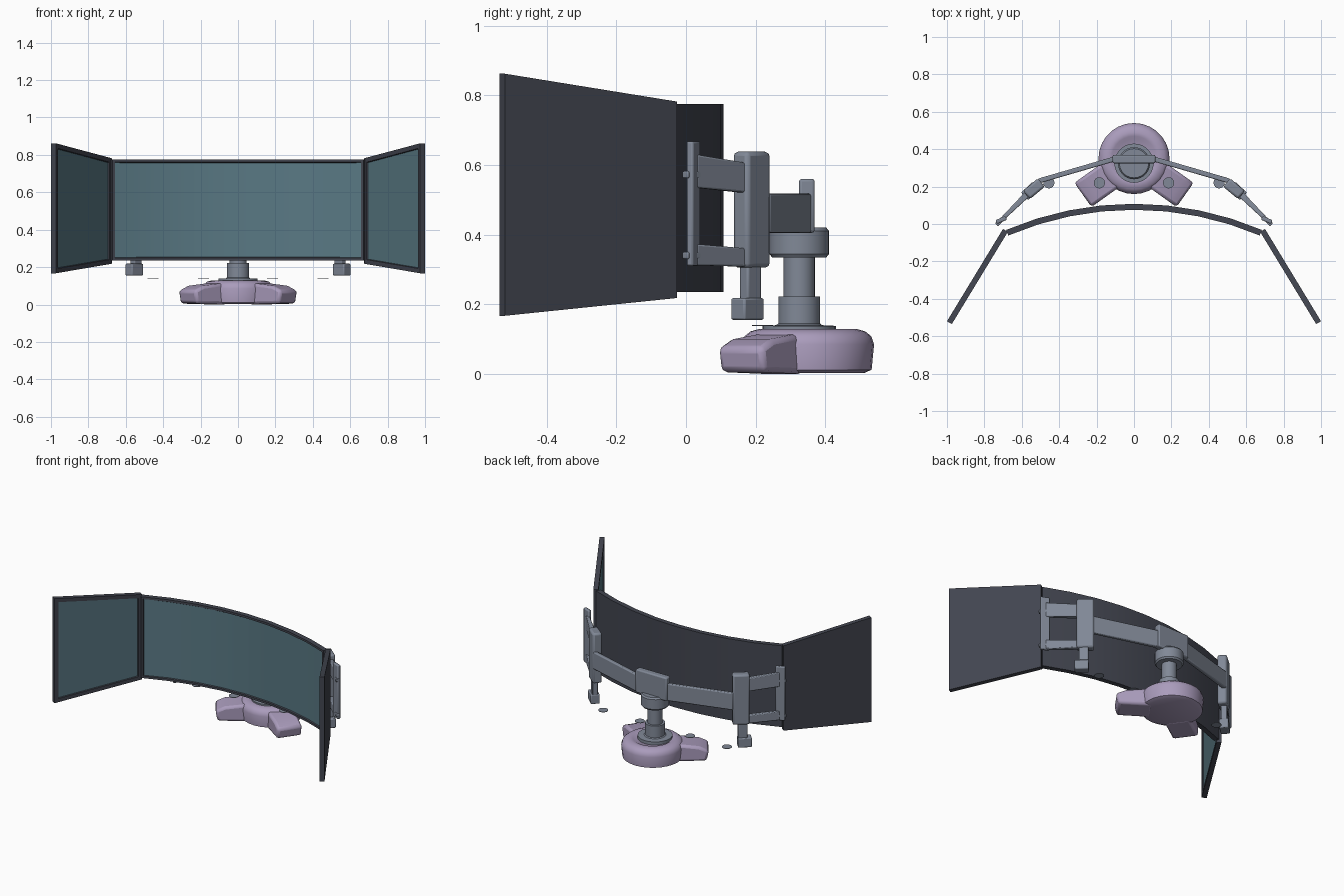
import bpy, bmesh, math
from mathutils import Vector

if "Cube" in bpy.data.objects:
    bpy.data.objects.remove(bpy.data.objects["Cube"])


def material(name, color):
    m = bpy.data.materials.new(name)
    m.diffuse_color = (*color, 1)
    m.use_nodes = True
    m.node_tree.nodes["Principled BSDF"].inputs["Base Color"].default_value = m.diffuse_color
    return m


TEAL = material("screen_glass", (0.10, 0.19, 0.23))
DARK = material("dark_casing", (0.055, 0.06, 0.08))
STEEL = material("steel", (0.22, 0.25, 0.31))
PURPLE = material("purple_base", (0.40, 0.33, 0.50))


def finish(name, bm, mats, bevel=0, mirror=False, segments=2):
    bmesh.ops.recalc_face_normals(bm, faces=bm.faces)
    me = bpy.data.meshes.new(name)
    bm.to_mesh(me)
    bm.free()
    ob = bpy.data.objects.new(name, me)
    bpy.context.collection.objects.link(ob)
    for m in mats:
        me.materials.append(m)
    if bevel:
        b = ob.modifiers.new("bevel", 'BEVEL')
        b.width, b.segments, b.limit_method = bevel, segments, 'ANGLE'
    if mirror:
        ob.modifiers.new("mirror", 'MIRROR').use_mirror_merge = False
    bpy.ops.object.select_all(action='DESELECT')
    ob.select_set(True)
    bpy.context.view_layer.objects.active = ob
    bpy.ops.object.shade_smooth_by_angle(angle=math.radians(35))
    return ob


def slab(name, cols, border, mirror=False):
    """Screen from columns (front_xy, back_xy, z_low, z_high), with recessed glass."""
    bm = bmesh.new()
    rings = [[bm.verts.new((*p, z)) for p, z in ((f, lo), (f, hi), (b, hi), (b, lo))]
             for f, b, lo, hi in cols]
    front = []
    for a, b in zip(rings, rings[1:]):
        for i in range(4):
            j = (i + 1) % 4
            face = bm.faces.new((a[i], a[j], b[j], b[i]))
            if i == 0:
                front.append(face)
    bm.faces.new(rings[0])
    bm.faces.new(rings[-1][::-1])
    bmesh.ops.recalc_face_normals(bm, faces=bm.faces)
    bmesh.ops.inset_region(bm, faces=front, thickness=border, use_even_offset=True)
    bmesh.ops.inset_region(bm, faces=front, thickness=0.004, depth=-0.007)
    for f in front:
        f.material_index = 1
    return finish(name, bm, [DARK, TEAL], mirror=mirror)


def bar(name, p0, z0, p1, z1, thick, bevel=0.006, mirror=True, thick1=None):
    """Upright bar between plan points p0 and p1, with a (low, high) range at each end."""
    bm = bmesh.new()
    d = (Vector(p1) - Vector(p0)).normalized()
    n = Vector((-d.y, d.x))
    ends = []
    for p, z, t in ((p0, z0, thick), (p1, z1, thick1 or thick)):
        a, b = Vector(p) + n * t / 2, Vector(p) - n * t / 2
        ends.append([bm.verts.new((q.x, q.y, h))
                     for q, h in ((a, z[0]), (b, z[0]), (b, z[1]), (a, z[1]))])
    for i in range(4):
        j = (i + 1) % 4
        bm.faces.new((ends[0][i], ends[0][j], ends[1][j], ends[1][i]))
    bm.faces.new(ends[0])
    bm.faces.new(ends[1])
    return finish(name, bm, [STEEL], bevel, mirror)


def lathe(name, profile, centre, mat, sides=28, mirror=False):
    bm = bmesh.new()
    vs = [bm.verts.new((centre[0] + r, centre[1], z)) for r, z in profile]
    es = [bm.edges.new(e) for e in zip(vs, vs[1:])]
    bmesh.ops.spin(bm, geom=vs + es, cent=(*centre, 0), axis=(0, 0, 1),
                   angle=math.tau, steps=sides)
    bmesh.ops.remove_doubles(bm, verts=bm.verts, dist=0.0005)
    return finish(name, bm, [mat], mirror=mirror)


# curved centre screen
R, cy = 1.745, 0.108 - 1.745
cols = []
for i in range(9):
    a = math.radians(23.1) * (i / 4 - 1)
    s, c = math.sin(a), math.cos(a)
    cols.append((((R - 0.032) * s, cy + (R - 0.032) * c), (R * s, cy + R * c), 0.235, 0.775))
slab("centre_screen", cols, 0.014)

# flared side screens
slab("side_screens", [((0.675, -0.043), (0.70, -0.026), 0.218, 0.782),
                      ((0.974, -0.535), (1.0, -0.52), 0.167, 0.862)], 0.024, True)

# round base with two splayed feet
lathe("round_base", [(0, 0.002), (0.16, 0.002), (0.183, 0.012), (0.19, 0.085), (0.182, 0.108),
                     (0.165, 0.122), (0.14, 0.129), (0.12, 0.128), (0.105, 0.118), (0, 0.118)],
      (0, 0.35), PURPLE)
bm = bmesh.new()
u = Vector((0.815, -0.58))
n = Vector((0.58, 0.815))
sides = []
for w in (-0.079, 0.079):
    sides.append([bm.verts.new((s * u.x + w * n.x, 0.35 + s * u.y + w * n.y, z)) for s, z in
                  ((0.12, 0.0), (0.325, 0.005), (0.338, 0.075), (0.28, 0.1), (0.12, 0.118))])
bm.faces.new(sides[0])
bm.faces.new(sides[1])
for i in range(5):
    j = (i + 1) % 5
    bm.faces.new((sides[0][i], sides[0][j], sides[1][j], sides[1][i]))
finish("base_feet", bm, [PURPLE], 0.016, True)

# column with collar, neck and head
lathe("column", [(0, 0.115), (0.105, 0.115), (0.105, 0.138), (0.066, 0.14), (0.06, 0.145),
                 (0.06, 0.222), (0.045, 0.222), (0.045, 0.335), (0.078, 0.335), (0.086, 0.345),
                 (0.086, 0.41), (0.078, 0.42), (0, 0.42)], (0, 0.325), STEEL)
bar("centre_plate", (-0.115, 0.347), (0.405, 0.56), (0.115, 0.347), (0.405, 0.56),
    0.045, 0.008, False)

# thin discs above the feet and beside the posts
for name, x in (("foot_discs", 0.185), ("post_discs", 0.455)):
    lathe(name, [(0, 0.138), (0.03, 0.138), (0.03, 0.141), (0, 0.141)],
          (x, 0.22), STEEL, 16, True)

# arms out to the vertical posts
bar("main_arms", (0.09, 0.352), (0.405, 0.518), (0.51, 0.23), (0.405, 0.518), 0.026)
bar("post_blocks", (0.495, 0.222), (0.305, 0.638), (0.575, 0.155), (0.305, 0.638), 0.058, 0.012)
bar("post_stems", (0.525, 0.205), (0.2, 0.32), (0.565, 0.165), (0.2, 0.32), 0.035)
bar("post_end_blocks", (0.523, 0.205), (0.155, 0.218), (0.585, 0.148), (0.155, 0.218), 0.055)

# brackets and mounting rails behind the side screens
bar("upper_brackets", (0.56, 0.17), (0.52, 0.605), (0.706, 0.025), (0.535, 0.63), 0.034, 0.005,
    thick1=0.02)
bar("lower_brackets", (0.56, 0.17), (0.308, 0.36), (0.706, 0.025), (0.312, 0.373), 0.034, 0.005,
    thick1=0.02)
bar("mounting_rails", (0.683, 0.033), (0.31, 0.668), (0.737, 0.01), (0.31, 0.668), 0.022)
for name, z in (("upper_knobs", 0.572), ("lower_knobs", 0.34)):
    bar(name, (0.69, 0.04), (z - 0.01, z + 0.01), (0.735, -0.004), (z - 0.01, z + 0.01), 0.022, 0.004)
